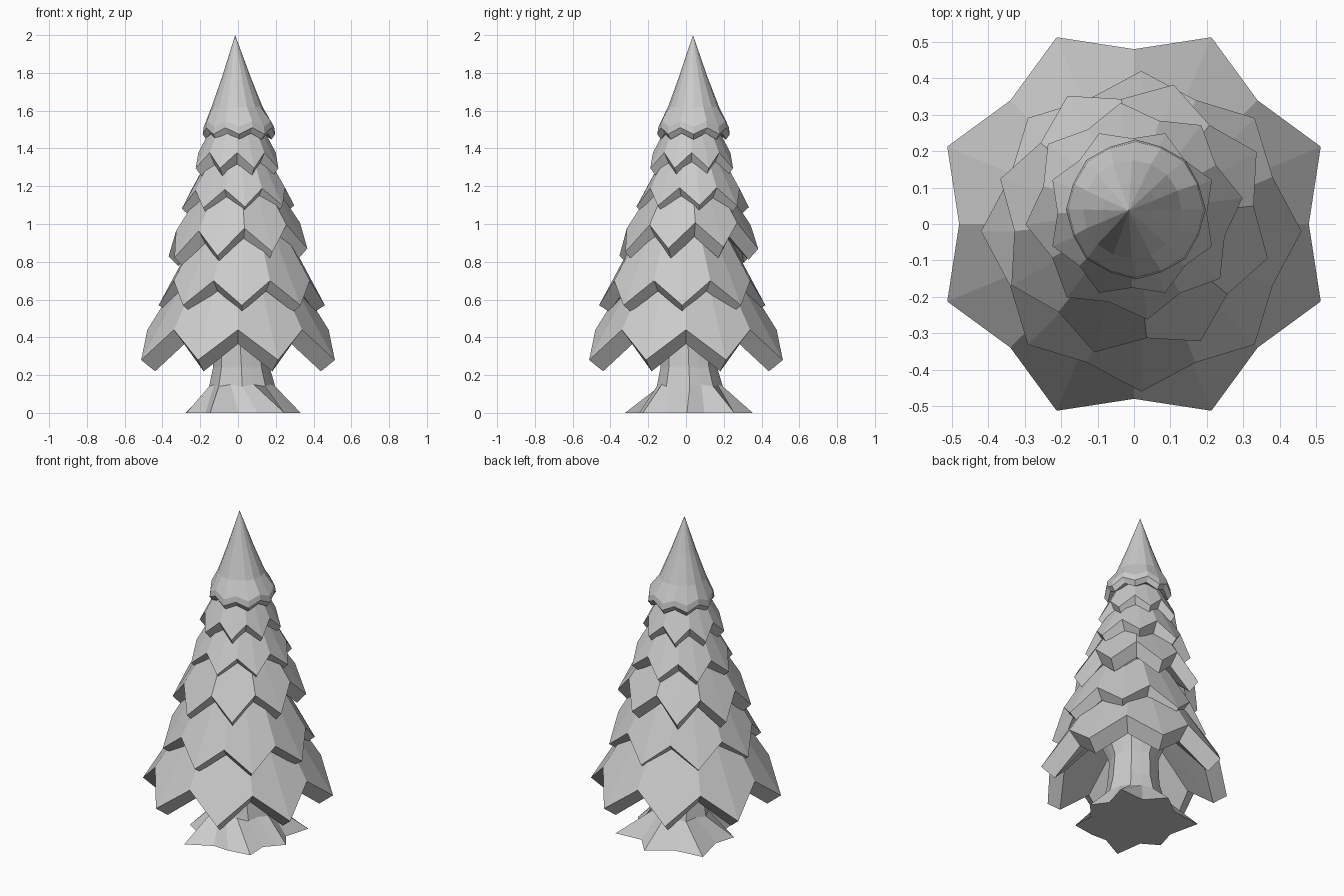
import bpy, bmesh, math

if "Cube" in bpy.data.objects:
    bpy.data.objects.remove(bpy.data.objects["Cube"])


def loft(name, rings, cap_start=False, cap_end=False):
    """Skin a stack of equal-sized point rings into one object."""
    bm = bmesh.new()
    loops = [[bm.verts.new(p) for p in ring] for ring in rings]
    for a, b in zip(loops, loops[1:]):
        n = len(a)
        for i in range(n):
            j = (i + 1) % n
            bm.faces.new((a[i], a[j], b[j], b[i]))
    if cap_start:
        bm.faces.new(loops[0])
    if cap_end:
        bm.faces.new(loops[-1])
    bmesh.ops.remove_doubles(bm, verts=bm.verts, dist=0.0005)
    bmesh.ops.recalc_face_normals(bm, faces=bm.faces)
    me = bpy.data.meshes.new(name)
    bm.to_mesh(me)
    bm.free()
    ob = bpy.data.objects.new(name, me)
    bpy.context.collection.objects.link(ob)
    return ob


def star(cx, cy, phase, tip, notch, lean=(0, 0)):
    """16-point ring; tip and notch are (radius, height) pairs."""
    pts = []
    for i in range(16):
        r, z = notch if i % 2 else tip
        a = math.radians(phase + 22.5 * i)
        x, y = r * math.cos(a), r * math.sin(a)
        pts.append((cx + x, cy + y, z + lean[0] * x + lean[1] * y))
    return pts


# Branch tiers: centre, phase, tip, notch, lower tip, lower notch, top, inner, lean
tiers = [
    (0, 0, 22.5, (.555, .28), (.48, .44), (.475, .22), (.40, .365), (.33, .68), (.20, .56), (0, 0)),
    (.02, -.02, 0, (.44, .57), (.39, .70), (.385, .535), (.335, .645), (.235, .97), (.24, .70), (0, 0)),
    (0, .015, 28.5, (.383, .85), (.33, .985), (.33, .795), (.275, .915), (.19, 1.20), (.17, .96), (.065, .03)),
    (0, .035, 7, (.30, 1.09), (.258, 1.185), (.245, 1.04), (.205, 1.115), (.135, 1.40), (.14, 1.17), (.03, 0)),
    (-.005, .03, 22.5, (.237, 1.295), (.205, 1.378), (.188, 1.235), (.16, 1.30), (.12, 1.54), (.10, 1.38), (0, 0)),
]
for k, (cx, cy, ph, tip, notch, ltip, lnotch, top, inner, lean) in enumerate(tiers):
    flat_top = (top[0] * .96, top[1])
    loft(f"branch_tier_{k + 1}", [
        star(cx, cy, ph, flat_top, top, lean),
        star(cx, cy, ph, tip, notch, lean),
        star(cx, cy, ph, ltip, lnotch, lean),
        star(cx, cy, ph, inner, inner, lean)], cap_start=True)

# Pointed crown with a zigzag double rim
loft("crown", [
    star(-.015, .037, 0, (0, 2), (0, 2)),
    star(-.009, .038, 0, (.075, 1.78), (.075, 1.78)),
    star(-.005, .04, 0, (.135, 1.62), (.135, 1.62)),
    star(.005, .04, 0, (.186, 1.515), (.182, 1.545)),
    star(.005, .04, 0, (.192, 1.475), (.186, 1.51)),
    star(.005, .04, 0, (.172, 1.447), (.165, 1.48)),
    star(.005, .04, 0, (.10, 1.50), (.10, 1.50))])

# Trunk flaring into irregular roots, given as (angle, radius)
roots = [(0, .32), (20, .27), (40, .39), (62, .27), (85, .35), (112, .27),
         (142, .37), (172, .25), (198, .30), (220, .24), (244, .365), (268, .25),
         (290, .27), (315, .33), (336, .25), (350, .28)]
foot = [(.012 + r * math.cos(math.radians(a)), .005 + r * math.sin(math.radians(a)), 0)
        for a, r in roots]
loft("trunk", [
    foot,
    star(.022, .02, 0, (.175, .14), (.16, .15)),
    star(.018, .015, 0, (.15, .24), (.14, .24)),
    star(.01, .01, 0, (.14, .40), (.13, .40)),
    star(0, 0, 0, (.22, .60), (.21, .60))], cap_start=True, cap_end=True)
